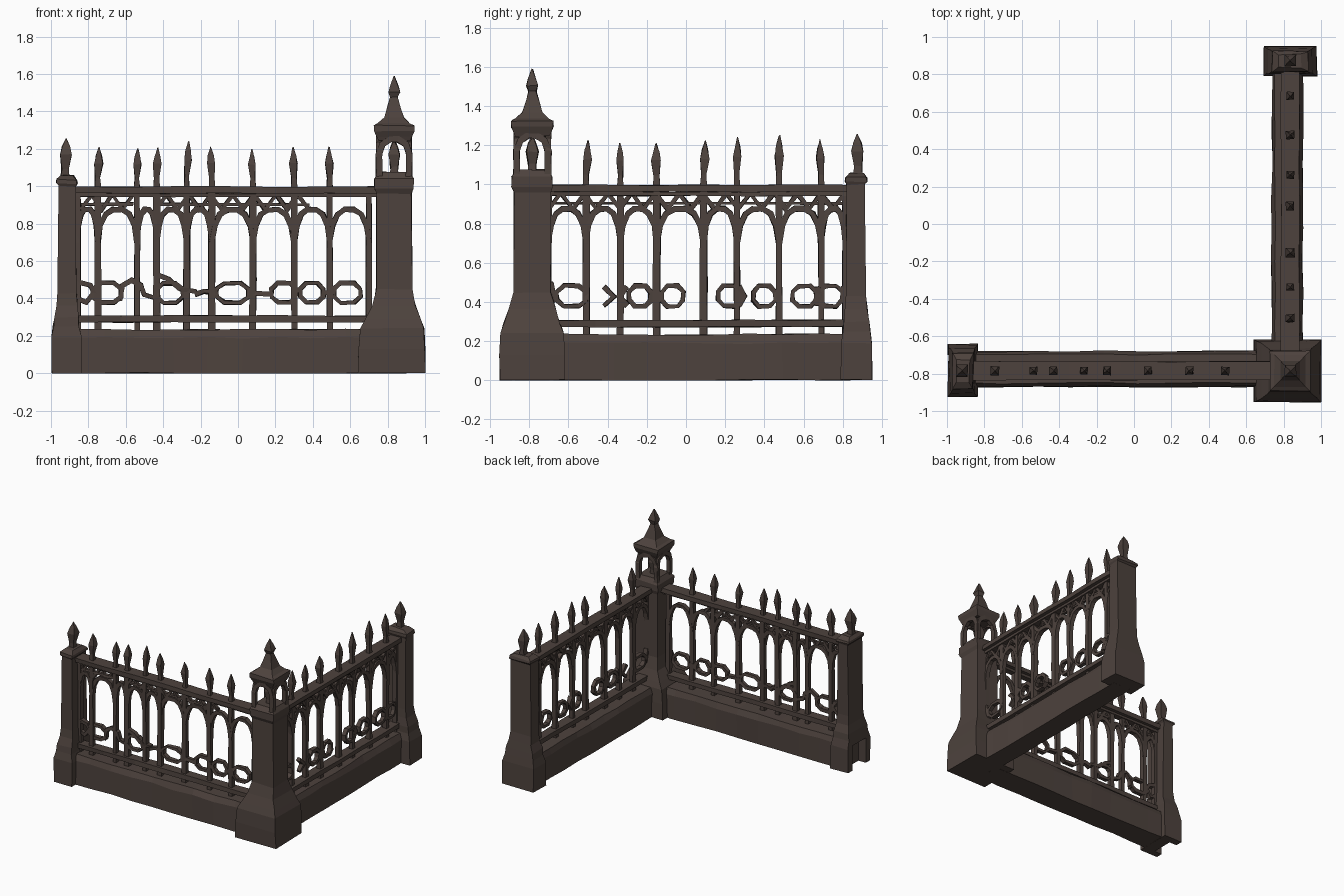
import bpy, bmesh, random
from mathutils import Vector

random.seed(4)
if "Cube" in bpy.data.objects:
    bpy.data.objects.remove(bpy.data.objects["Cube"])

iron = bpy.data.materials.new("dark_brown")
iron.use_nodes = True
COLOR = (0.075, 0.055, 0.047, 1)
iron.diffuse_color = COLOR
iron.node_tree.nodes["Principled BSDF"].inputs["Base Color"].default_value = COLOR

CX, CY = 0.835, -0.785          # corner post axis


def along_x(u, v, z):
    return Vector((u, CY + v, z))


def along_y(u, v, z):
    return Vector((CX + v, u, z))


def finish(name, bm, jitter=0.0):
    for v in bm.verts:
        v.co += Vector([random.uniform(-jitter, jitter) for _ in range(3)])
        v.co.z = max(v.co.z, 0)
    bmesh.ops.recalc_face_normals(bm, faces=bm.faces)
    mesh = bpy.data.meshes.new(name)
    bm.to_mesh(mesh)
    bm.free()
    mesh.materials.append(iron)
    obj = bpy.data.objects.new(name, mesh)
    bpy.context.collection.objects.link(obj)
    return obj


def skin(bm, rings, closed=False):
    """Join rings of points into a tube, capped unless closed."""
    loops = [[bm.verts.new(p) for p in ring] for ring in rings]
    pairs = list(zip(loops, loops[1:]))
    if closed:
        pairs.append((loops[-1], loops[0]))
    else:
        bm.faces.new(loops[0])
        bm.faces.new(loops[-1])
    for a, b in pairs:
        for i in range(len(a)):
            j = (i + 1) % len(a)
            bm.faces.new((a[i], a[j], b[j], b[i]))


def tower(bm, place, u, rows, v=0.0):
    """Stack rectangles given as (height, half u, half v, shift u)."""
    skin(bm, [[place(u + du + su * hu, v + sv * hv, z)
               for su, sv in ((-1, -1), (1, -1), (1, 1), (-1, 1))]
              for z, hu, hv, du in rows])


def spear(bm, place, u, z, top, r, lean=0.0):
    h = top - z
    tower(bm, place, u, [(z, r * .75, r * .75, 0), (z + h * .25, r * .6, r * .6, 0),
                         (z + h * .6, r, r, lean), (z + h * .8, r * .65, r * .65, lean),
                         (top, .002, .002, lean * 1.5)])


def strip(bm, place, pts, width, depth, closed=False, v=0.0):
    """Flat band of rectangular section following a path in the panel plane."""
    pts = [Vector(p) for p in pts]
    n, rings = len(pts), []
    for i, p in enumerate(pts):
        before = pts[i - 1] if closed or i else p
        after = pts[(i + 1) % n] if closed or i < n - 1 else p
        d1, d2 = (p - before).normalized(), (after - p).normalized()
        t = (d1 + d2).normalized()
        side = Vector((-t.y, t.x)) * width / 2
        cos = max(t.dot(d2 if after != p else d1), .6)
        side /= cos
        rings.append([place(q.x, v + dv * depth / 2, q.y)
                      for q, dv in ((p + side, -1), (p + side, 1), (p - side, 1), (p - side, -1))])
    skin(bm, rings, closed)


def wing(name, place, u0, u1, bars, tops, trellis, rings, links, wall):
    # plinth wall with bevelled top edges
    bm = bmesh.new()
    mid, half = wall
    steps = 9
    section = [(-1, 0), (-1, .19), (-.8, .235), (.8, .235), (1, .19), (1, 0)]
    skin(bm, [[place(u0 + (u1 - u0) * i / steps, mid + half * s, z) for s, z in section]
              for i in range(steps + 1)])
    finish(name + "_plinth_wall", bm, .005)

    # rails
    bm = bmesh.new()
    for z, w, d in ((.98, .036, .1), (.29, .036, .08), (.952, .02, .05)):
        strip(bm, place, [(u0 + (u1 - u0) * i / 6, z) for i in range(7)], w, d)
    finish(name + "_rails", bm, .003)

    # upright bars and their spear tips
    bm = bmesh.new()
    for u in bars:
        w = random.uniform(.03, .042)
        strip(bm, place, [(u, .22), (u, .5), (u, .74), (u, .97)], w, .036)
    finish(name + "_bars", bm, .003)
    bm = bmesh.new()
    for u, top in zip(bars[1:-1], tops):
        spear(bm, place, u, .99, top, random.uniform(.019, .024), random.uniform(-.006, .01))
    finish(name + "_spear_tips", bm, .003)

    # arches between neighbouring bars
    bm = bmesh.new()
    half_arch = [(0, .70), (.07, .79), (.2, .85), (.38, .875)]
    arch = half_arch + [(1 - t, z) for t, z in reversed(half_arch)]
    for a, b in zip(bars, bars[1:]):
        strip(bm, place, [(a + (b - a) * t, z) for t, z in arch], .028, .034)
    finish(name + "_arches", bm, .003)

    # zigzag trellis above the arches
    bm = bmesh.new()
    for a, b in trellis:
        n = max(2, round((b - a) / .06))
        zig = [(a + (b - a) * i / n, .955 if i % 2 else .875) for i in range(n + 1)]
        strip(bm, place, zig, .02, .028)
        strip(bm, place, [(a, .905), (b, .905)], .014, .024)
    finish(name + "_trellis", bm, .004)

    # eight sided rings and broken link pieces
    bm = bmesh.new()
    for u, r in rings:
        shape = [(1, .4), (.5, 1), (-.5, 1), (-1, .4), (-1, -.4), (-.5, -1), (.5, -1), (1, -.4)]
        strip(bm, place, [(u + x * r, .43 + z * .052) for x, z in shape], .022, .034, True)
    for path in links:
        strip(bm, place, path, .025, .034)
    finish(name + "_chain_rings", bm, .004)


wing("front", along_x, -.9, .76,
     [-.862, -.75, -.54, -.435, -.275, -.14, .08, .30, .49, .70],
     [1.21, 1.2, 1.205, 1.24, 1.21, 1.2, 1.21, 1.21],
     [(-.84, -.56), (-.44, .38)],
     [(-.7, .075), (-.365, .07), (-.03, .085), (.245, .065), (.395, .06), (.585, .07)],
     [[(-.87, .49), (-.79, .47), (-.77, .43), (-.81, .38), (-.86, .4)],
      [(-.63, .39), (-.62, .47), (-.57, .5), (-.52, .47), (-.5, .42), (-.43, .4)],
      [(-.44, .53), (-.37, .5), (-.31, .45), (-.22, .44)],
      [(-.23, .42), (-.18, .44), (-.11, .43)], [(.05, .43), (.18, .42)], [(.45, .43), (.52, .43)]],
     (.01, .095))
wing("side", along_y, -.72, .84,
     [-.705, -.51, -.335, -.15, .09, .26, .475, .69, .815],
     [1.225, 1.21, 1.21, 1.225, 1.24, 1.25, 1.23],
     [(-.7, .81)],
     [(-.585, .075), (-.235, .055), (-.07, .055), (.22, .055), (.4, .055), (.605, .06), (.74, .06)],
     [[(-.7, .37), (-.67, .42), (-.69, .5)], [(-.42, .48), (-.37, .43), (-.42, .38)],
      [(-.3, .48), (-.34, .43), (-.3, .38)], [(.27, .48), (.3, .43), (.27, .38)],
      [(.67, .48), (.68, .43), (.67, .38)], [(.8, .48), (.83, .4)]],
     (-.015, .082))

# corner post: stepped base, shaft and collar
bm = bmesh.new()
tower(bm, along_x, CX, [(0, .18, .165, -.015), (.13, .178, .165, -.015), (.24, .17, .16, -.012),
                        (.29, .15, .145, -.005), (.36, .115, .118, 0), (.45, .095, .095, 0),
                        (.96, .093, .093, 0), (.985, .104, .104, 0), (1.04, .104, .104, 0),
                        (1.075, .08, .08, 0)])
finish("corner_post", bm, .004)

# open lantern on top of the corner post
bm = bmesh.new()
opening = [(-.08, 1.05), (-.082, 1.17), (-.062, 1.225), (-.02, 1.252),
           (.02, 1.252), (.062, 1.225), (.082, 1.17), (.08, 1.05)]
for place, centre in ((along_x, CX), (along_y, CY)):
    for v in (-.08, .08):
        strip(bm, place, [(centre + u, z) for u, z in opening], .032, .03, v=v)
finish("lantern_arches", bm, .003)
bm = bmesh.new()
spear(bm, along_x, CX, 1.06, 1.24, .03)
finish("lantern_finial", bm, .003)

# flared roof with a spire
bm = bmesh.new()
tower(bm, along_x, CX, [(z, h, h, 0) for z, h in (
    (1.245, .085), (1.265, .095), (1.295, .108), (1.325, .108), (1.335, .085), (1.37, .052),
    (1.43, .033), (1.475, .02), (1.505, .03), (1.54, .02), (1.59, .003))])
finish("lantern_roof", bm, .003)


# half posts closing the free ends, d points outward
def end_post(name, place, u, d):
    bm = bmesh.new()
    rows = [(0, .083, .142, 0), (.19, .08, .14, 0), (.25, .07, .125, .002), (.3, .066, .118, 0),
            (.36, .058, .1, -.002), (.43, .05, .09, -.004), (1.0, .046, .088, -.004),
            (1.015, .056, .098, -.002), (1.035, .054, .096, -.002), (1.06, .036, .06, 0)]
    tower(bm, place, u, [(z, a, b, s * d) for z, a, b, s in rows])
    post = finish(name + "_end_post", bm, .004)
    bm = bmesh.new()
    spear(bm, place, u + .008 * d, 1.04, 1.255, .032, -.004 * d)
    finish(name + "_end_finial", bm, .003)
    return post


front_post = end_post("front", along_x, -.916, -1)
end_post("side", along_y, .871, 1)

# hollow in the open foot of the front end post
bm = bmesh.new()
tower(bm, along_x, -1.02, [(-.1, .09, .085, 0), (.2, .09, .085, 0)])
cutter = finish("foot_cutter", bm)
for v in cutter.data.vertices:
    if v.co.z < .1:
        v.co.z = -.1
cutter.hide_render = True
cutter.hide_viewport = False
hollow = front_post.modifiers.new("hollow", 'BOOLEAN')
hollow.object = cutter
hollow.operation = 'DIFFERENCE'
hollow.solver = 'EXACT'
bpy.context.view_layer.objects.active = front_post
front_post.select_set(True)
bpy.ops.object.modifier_apply(modifier=hollow.name)
bpy.data.objects.remove(cutter)
